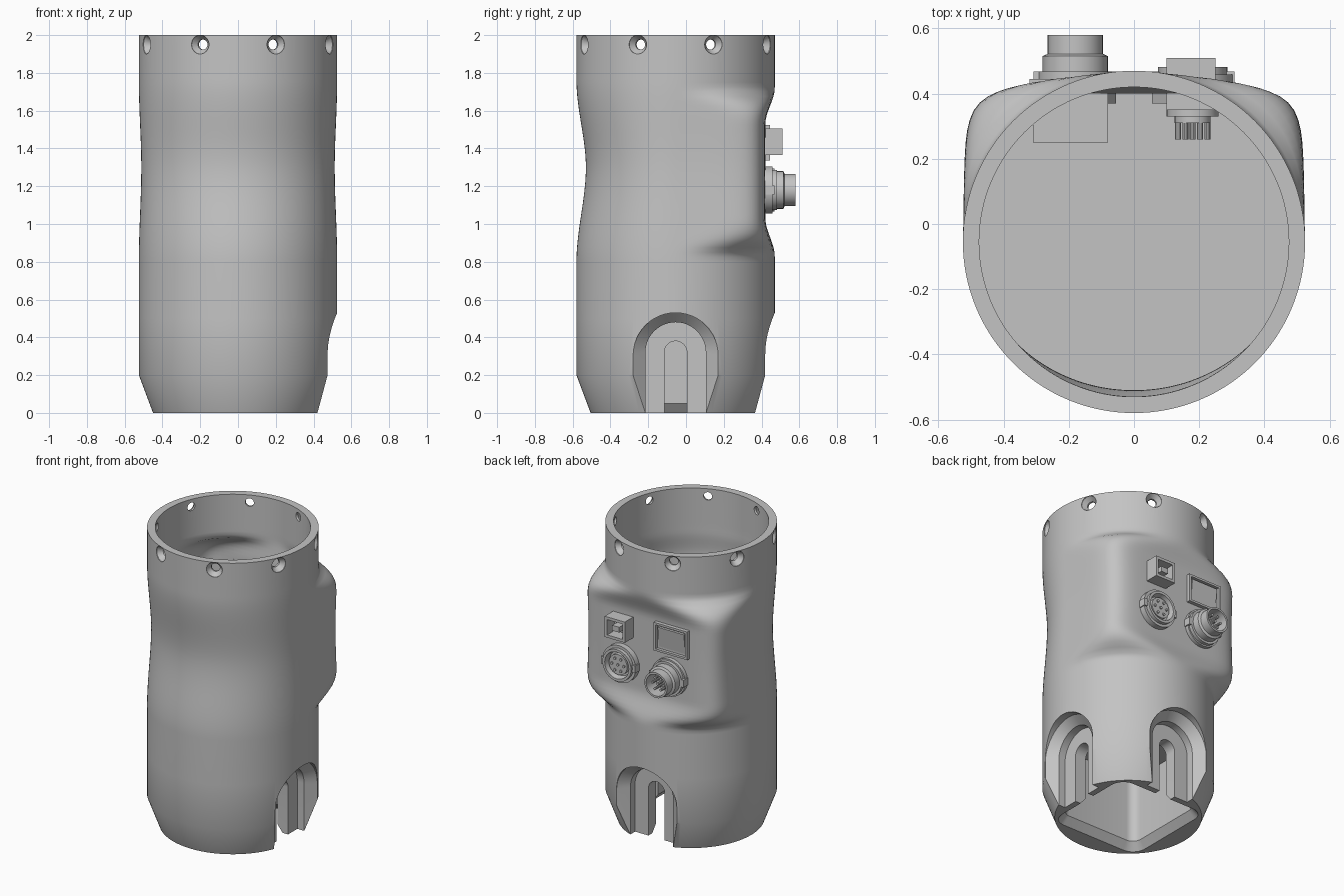
import bpy, bmesh, math
from mathutils import Matrix, Vector

if "Cube" in bpy.data.objects:
    bpy.data.objects.remove(bpy.data.objects["Cube"], do_unlink=True)

grey = bpy.data.materials.new("plain grey")
grey.use_nodes = True
grey.diffuse_color = (0.55, 0.55, 0.55, 1)
grey.node_tree.nodes["Principled BSDF"].inputs["Base Color"].default_value = grey.diffuse_color

CENTRE = Matrix.Translation((0, -0.055, 0))
RADIUS = 0.525
BACK = 0.42          # y of the flat connector panel
parts = []


def finish(name, bm, matrix=None, part=True):
    bmesh.ops.recalc_face_normals(bm, faces=bm.faces)
    mesh = bpy.data.meshes.new(name)
    bm.to_mesh(mesh)
    bm.free()
    if matrix:
        mesh.transform(matrix)
    mesh.materials.append(grey)
    obj = bpy.data.objects.new(name, mesh)
    bpy.context.collection.objects.link(obj)
    if part:
        parts.append(obj)
    else:
        obj.hide_render = True
    return obj


def loft(name, rings, matrix=None, part=True):
    """Skin a stack of equal rings and cap both ends."""
    bm = bmesh.new()
    rows = [[bm.verts.new(p) for p in ring] for ring in rings]
    for a, b in zip(rows, rows[1:]):
        for i in range(len(a)):
            bm.faces.new((a[i - 1], a[i], b[i], b[i - 1]))
    bm.faces.new(rows[0])
    bm.faces.new(rows[-1])
    return finish(name, bm, matrix, part)


def turned(name, x, z, profile, matrix=None, part=True, sides=32):
    """Turn (radius, y) points around an axis parallel to y."""
    angles = [math.tau * i / sides for i in range(sides)]
    rings = [[(x + r * math.cos(a), y, z + r * math.sin(a)) for a in angles]
             for r, y in profile]
    return loft(name, rings, matrix, part)


def box(name, x, y, z, rim=0, depth=0):
    """Box from three ranges, optionally with a recess in its back face."""
    bm = bmesh.new()
    bmesh.ops.create_cube(bm, size=1)
    for v in bm.verts:
        v.co = Vector([r[0] if c < 0 else r[1] for c, r in zip(v.co, (x, y, z))])
    if rim:
        bm.normal_update()
        face = max(bm.faces, key=lambda f: f.normal.y)
        bmesh.ops.inset_region(bm, faces=[face], thickness=rim)
        new = bmesh.ops.extrude_face_region(bm, geom=[face])["geom"]
        for v in new:
            if isinstance(v, bmesh.types.BMVert):
                v.co.y -= depth
        if face.is_valid:
            bm.faces.remove(face)
    return finish(name, bm)


def cut(target, cutters):
    for cutter in cutters:
        mod = target.modifiers.new("cut", 'BOOLEAN')
        mod.operation, mod.solver, mod.object = 'DIFFERENCE', 'EXACT', cutter
    bpy.context.view_layer.update()
    graph = bpy.context.evaluated_depsgraph_get()
    mesh = bpy.data.meshes.new_from_object(target.evaluated_get(graph))
    target.modifiers.clear()
    target.data = mesh
    for cutter in cutters:
        bpy.data.objects.remove(cutter, do_unlink=True)


def smooth(a, b, v):
    t = min(max((v - a) / (b - a), 0), 1)
    return t * t * (3 - 2 * t)


def section(z, inner=False):
    """Round outline that gets a waist in front and a boxy bulge at the back."""
    bulge = smooth(0.83, 1.03, z) * (1 - smooth(1.53, 1.72, z))
    waist = smooth(0.8, 1.3, z) * (1 - smooth(1.3, 1.76, z))
    wall = 0.05 - 0.03 * max(bulge, waist) if inner else 0
    taper = 0 if inner else 0.075 * max(0, 1 - z / 0.2)
    points = []
    for i in range(128):
        a = math.tau * i / 128
        c, s = abs(math.cos(a)), abs(math.sin(a))
        behind = math.sin(a) > 0
        n = 2 + 5 * bulge if behind else 2
        rx = RADIUS - 0.013 * waist
        ry = RADIUS - 0.05 * (bulge if behind else waist)
        r = ((c / rx) ** n + (s / ry) ** n) ** (-1 / n) - wall - taper
        points.append((r * math.cos(a), r * math.sin(a), z))
    return points


def arch(half, top, y):
    pts = [(half * math.cos(math.pi * i / 24), y, top - half + half * math.sin(math.pi * i / 24))
           for i in range(25)]
    return pts + [(-half, y, -0.05), (half, y, -0.05)]


def rounded_square(half, r, z):
    return [((half - r) * sx + r * math.cos(a), (half - r) * sy + r * math.sin(a), z)
            for k, (sx, sy) in enumerate(((1, 1), (-1, 1), (-1, -1), (1, -1)))
            for a in [math.pi / 2 * (k + j / 6) for j in range(7)]]


# Main housing
waves = [0.8 + 0.025 * i for i in range(40)]
housing = loft("housing", [section(z) for z in [0, 0.2, 0.5] + waves + [2]], CENTRE)

# Hollow upper room and square socket underneath
cutters = [
    loft("room_cutter", [section(z, True) for z in [0.6] + waves + [2.1]], CENTRE, False),
    loft("socket_cutter", [rounded_square(h, r, z) for h, r, z in
                           ((0.34, 0.1, -0.0125), (0.29, 0.06, 0.05), (0.29, 0.06, 0.5))],
         CENTRE, False)]

# Arched slots with a narrow slit, at the back and on the +x side
for angle in (0, -90):
    turn = CENTRE @ Matrix.Rotation(math.radians(angle), 4, 'Z')
    cutters.append(loft("slot_cutter", [arch(0.225, 0.53, 0.62), arch(0.225, 0.53, 0.474),
                                        arch(0.16, 0.48, 0.42), arch(0.16, 0.48, 0.37)], turn, False))
    cutters.append(loft("slit_cutter", [arch(0.06, 0.38, 0.25), arch(0.06, 0.38, 0.45)], turn, False))

# Countersunk screw holes around the top
for k in range(8):
    turn = CENTRE @ Matrix.Rotation(math.radians(22.5 + 45 * k), 4, 'Z')
    cutters.append(turned("hole_cutter", 0, 1.95, ((0.027, 0.42), (0.027, 0.488),
                                                  (0.05, 0.52), (0.05, 0.6)), turn, False))
cut(housing, cutters)

# Square data socket
ux, uz = 0.175, 1.435
box("data_socket", (ux - 0.075, ux + 0.075), (0.35, 0.51), (uz - 0.07, uz + 0.07), 0.026, 0.08)
box("data_socket_tongue", (ux - 0.026, ux + 0.026), (0.42, 0.5), (uz - 0.018, uz + 0.018))

# Rocker switch
box("switch_frame", (-0.32, -0.07), (0.40, 0.445), (1.335, 1.525), 0.02, 0.02)
box("switch_body", (-0.31, -0.08), (0.25, 0.41), (1.35, 1.51))
rocker = box("switch_rocker", (-0.293, -0.097), (0.41, 0.43), (1.362, 1.498))
for v in rocker.data.vertices:
    if v.co.y > BACK:
        v.co.y += 0.012 if v.co.z > 1.43 else -0.004


def pins(name, x, z, y0, y1, spread, count=6):
    spots = [(x, z)] + [(x + spread * math.cos(math.tau * k / count),
                         z + spread * math.sin(math.tau * k / count)) for k in range(count)]
    for px, pz in spots:
        turned(name, px, pz, ((0.009, y0), (0.009, y1)), sides=10)


# Round female connector
fx, fz = 0.18, 1.18
turned("female_connector", fx, fz, ((0.125, 0.41), (0.125, 0.458), (0.107, 0.458), (0.107, 0.482),
                                    (0.09, 0.482), (0.082, 0.44), (0.068, 0.44),
                                    (0.068, 0.468), (0.03, 0.468)))
pins("female_contact", fx, fz, 0.46, 0.476, 0.045)
turned("female_inner_nut", fx, fz, ((0.125, 0.37), (0.125, 0.4)), sides=6)
turned("female_inner_body", fx, fz, ((0.055, 0.31), (0.055, 0.33), (0.08, 0.33),
                                     (0.08, 0.352), (0.06, 0.352), (0.06, 0.42)))
pins("female_pin", fx, fz, 0.26, 0.32, 0.045)

# Round male connector with an open barrel
mx, mz = -0.18, 1.18
turned("male_connector", mx, mz, ((0.125, 0.41), (0.125, 0.445), (0.115, 0.445), (0.115, 0.468),
                                  (0.1, 0.468), (0.1, 0.515), (0.085, 0.522), (0.085, 0.58),
                                  (0.072, 0.58), (0.072, 0.48), (0.02, 0.48)))
pins("male_pin", mx, mz, 0.47, 0.56, 0.042)
turned("male_inner_nut", mx, mz, ((0.125, 0.37), (0.125, 0.4)), sides=6)

# Key tabs on both connector flanges
for name, x in (("female_key", fx), ("male_key", mx)):
    for side in (-1, 1):
        box(name, sorted((x + 0.1 * side, x + 0.128 * side)), (0.42, 0.468), (fz - 0.025, fz + 0.025))

# Smooth curved surfaces, keep edges crisp
bpy.ops.object.select_all(action='DESELECT')
for obj in parts:
    obj.select_set(True)
bpy.context.view_layer.objects.active = housing
bpy.ops.object.shade_smooth_by_angle(angle=math.radians(30))
